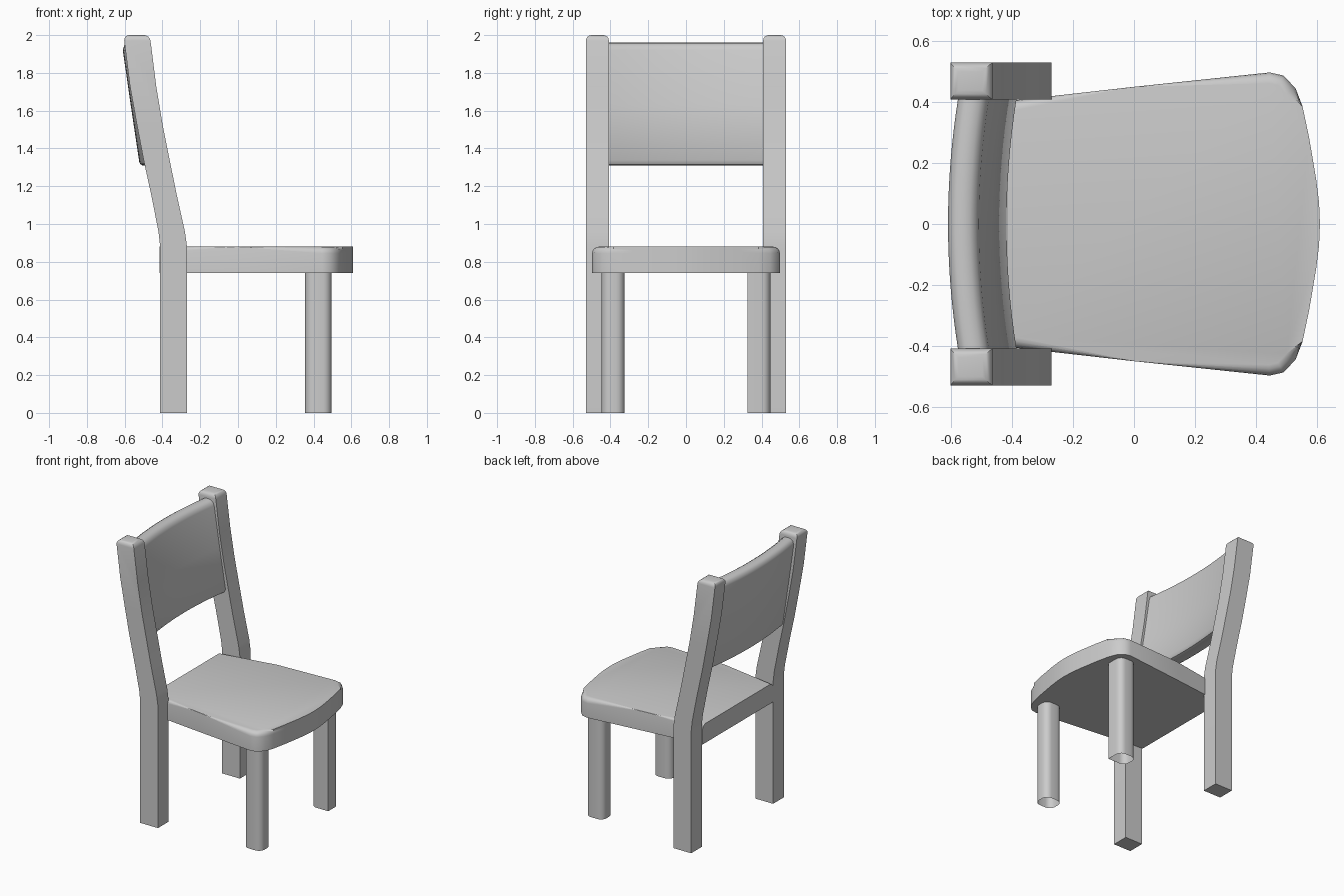
import bpy, bmesh, math
from mathutils import Vector

if "Cube" in bpy.data.objects:
    bpy.data.objects.remove(bpy.data.objects["Cube"])


def finish(name, bm, angle=38):
    bmesh.ops.recalc_face_normals(bm, faces=bm.faces)
    me = bpy.data.meshes.new(name)
    bm.to_mesh(me)
    bm.free()
    me.shade_smooth()
    me.set_sharp_from_angle(angle=math.radians(angle))
    ob = bpy.data.objects.new(name, me)
    bpy.context.collection.objects.link(ob)
    return ob


def loft(rings, cap_start=True, cap_end=True):
    """Skin a list of closed point rings."""
    bm = bmesh.new()
    vs = [[bm.verts.new(p) for p in r] for r in rings]
    n = len(rings[0])
    for a, b in zip(vs, vs[1:]):
        for i in range(n):
            j = (i + 1) % n
            bm.faces.new((a[i], a[j], b[j], b[i]))
    if cap_start:
        bm.faces.new(vs[0][::-1])
    if cap_end:
        bm.faces.new(vs[-1])
    return bm


def bevel_edges(bm, test, width, segments=4):
    edges = [e for e in bm.edges if test(*[v.co for v in e.verts])]
    bmesh.ops.bevel(bm, geom=edges, offset=width, segments=segments,
                    profile=0.5, affect='EDGES')


# Seat: tapered outline with bowed front, rounded upper rim except at the back
half = [(-0.415, 0.403), (0.0, 0.450), (0.445, 0.497), (0.49, 0.487),
        (0.53, 0.445), (0.553, 0.385), (0.575, 0.28), (0.597, 0.15), (0.607, 0.07)]
outline = half + [(0.61, 0)] + [(x, -y) for x, y in reversed(half)]
bm = loft([[(x, y, z) for x, y in outline] for z in (0.74, 0.88)])
bevel_edges(bm, lambda a, b: min(a.z, b.z) > 0.87 and max(a.x, b.x) > -0.4, 0.035)
finish("seat", bm)

# Rear legs: straight below, swept back above the seat
profile = [(-0.27, 0), (-0.27, 0.88), (-0.281, 0.96), (-0.325, 1.157), (-0.362, 1.34),
           (-0.40, 1.53), (-0.433, 1.73), (-0.467, 2.0),
           (-0.606, 2.0), (-0.572, 1.73), (-0.536, 1.53), (-0.50, 1.34),
           (-0.46, 1.157), (-0.421, 0.96), (-0.412, 0.88), (-0.412, 0)]
for side, s in (("left", 1), ("right", -1)):
    bm = loft([[(x, s * y, z) for x, z in profile] for y in (0.408, 0.53)])
    bevel_edges(bm, lambda a, b: min(a.z, b.z) > 1.99, 0.03)
    finish("rear_leg_" + side, bm)


# Front legs: rounded rectangular posts, open at the ends
def rounded_rect(hx, hy, radii, seg=5):
    pts = []
    for k, (sx, sy) in enumerate(((1, 1), (-1, 1), (-1, -1), (1, -1))):
        r = radii[k]
        n = seg if r else 0
        for i in range(n + 1):
            t = math.pi / 2 * (k + (i / n if n else 0))
            pts.append((sx * (hx - r) + r * math.cos(t), sy * (hy - r) + r * math.sin(t)))
    return pts


for side, s, inner in (("left", 1, 0.0), ("right", -1, 0.045)):
    sec = rounded_rect(0.07, 0.061, (0.045, 0.045, 0.045, inner))
    bm = loft([[(0.425 + x, s * (0.386 + y), z) for x, y in sec] for z in (0, 0.745)],
              cap_start=False, cap_end=False)
    finish("front_leg_" + side, bm)

# Backrest: leaning slab with rounded edges, bowed backwards in the middle
slab = [(-0.523, 1.33), (-0.518, 1.317), (-0.505, 1.31), (-0.45, 1.31), (-0.43, 1.316),
        (-0.418, 1.338), (-0.465, 1.63), (-0.509, 1.92), (-0.518, 1.943), (-0.538, 1.957),
        (-0.56, 1.96), (-0.585, 1.957), (-0.602, 1.945), (-0.61, 1.92), (-0.568, 1.63)]
steps = 16
rings = []
for i in range(steps + 1):
    t = 2 * i / steps - 1
    rings.append([(x + 0.033 * t * t, 0.412 * t, z) for x, z in slab])
finish("backrest", loft(rings))
